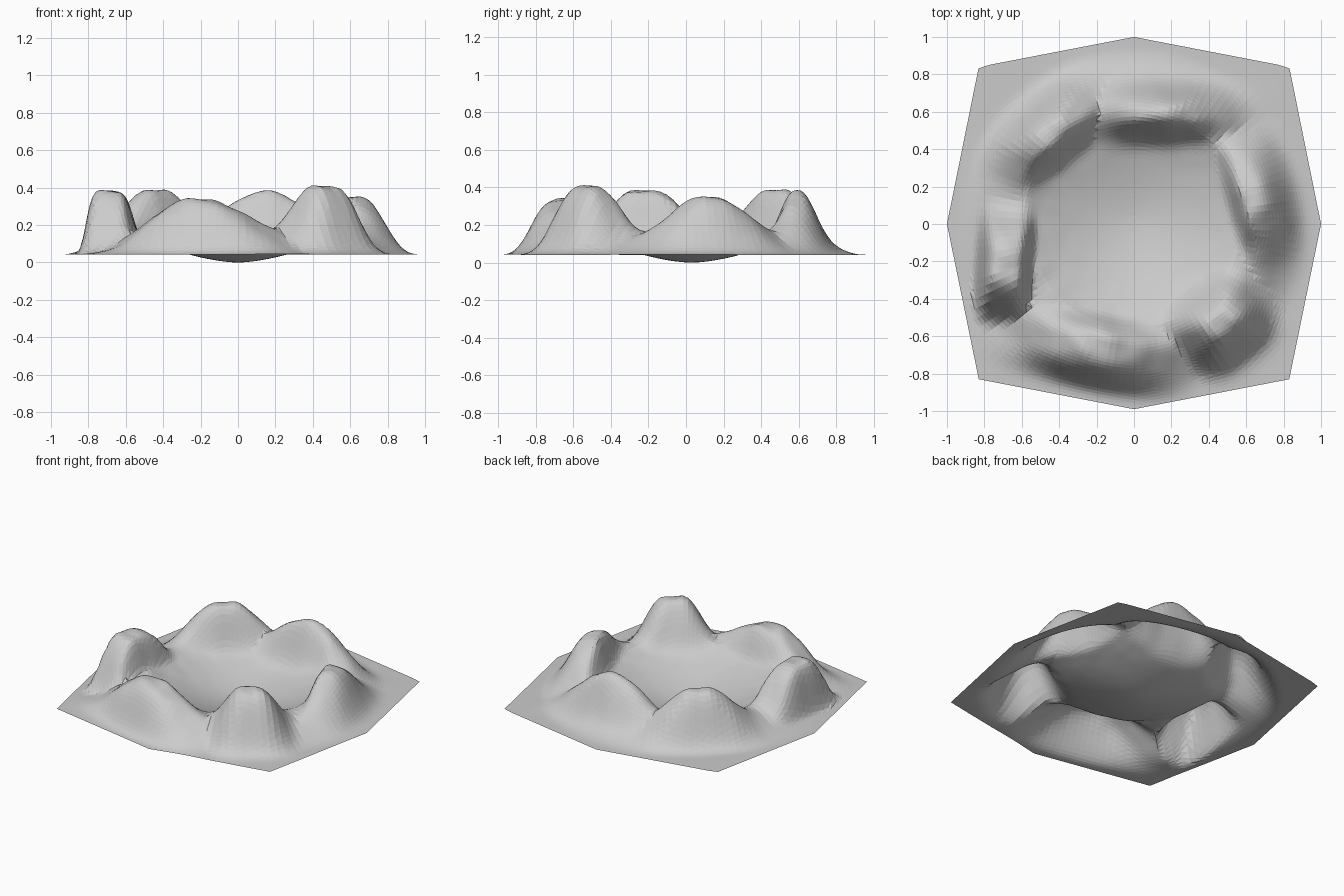
import bpy, bmesh, math
from mathutils import Vector, noise

if "Cube" in bpy.data.objects:
    bpy.data.objects.remove(bpy.data.objects["Cube"])

# Outer edge of the ground sheet, counter-clockwise
OUTLINE = [(1, 0), (.83, .84), (0, 1), (-.83, .84),
           (-1, 0), (-.83, -.83), (0, -.99), (.83, -.83)]

# Hills: x, y, ridge angle, peak height, half length, inner width, outer width,
# steepness along and across the ridge
HILLS = [
    (-.685, -.22, 86, .380, .235, .12, .13, 3.6, 5.5),
    (-.21, -.645, -12, .340, .32, .13, .18, 2.2, 3.6),
    (.455, -.515, 38, .408, .20, .15, .185, 3.3, 2.8),
    (.61, .12, -75, .355, .25, .07, .18, 2.3, 2.9),
    (.15, .59, 0, .378, .29, .11, .12, 2.4, 2.4),
    (-.44, .48, 42, .388, .26, .115, .145, 2.7, 2.8),
]
RIM = .042
N_ANG, N_RING = 128, 48


def edge_radius(a):
    """Distance from the centre to the outline in direction a."""
    d = Vector((math.cos(a), math.sin(a)))
    for i, p in enumerate(OUTLINE):
        p, q = Vector(p), Vector(OUTLINE[(i + 1) % 8])
        e = q - p
        den = d.x * e.y - d.y * e.x
        t = (p.x * e.y - p.y * e.x) / den
        u = (p.x * d.y - p.y * d.x) / den
        if t > 0 and -1e-5 <= u <= 1 + 1e-5:
            return t
    return 1


def base_height(x, y):
    """Shallow bowl that rises to a low wall, then falls to the flat rim."""
    r = math.hypot(x, y - .03)
    bowl = .16 * min(1, r / .58) ** 1.65
    k = min(1, max(0, (math.hypot(x, y) - .61) / .35))
    k = 1 - (1 - k * k * (3 - 2 * k)) ** 1.2
    return bowl * (1 - k) + RIM * k


def height(x, y):
    b = base_height(x, y)
    z = b
    for cx, cy, deg, peak, length, w_in, w_out, p, q in HILLS:
        c, s = math.cos(math.radians(deg)), math.sin(math.radians(deg))
        dx, dy = x - cx, y - cy
        along, across = dx * c + dy * s, -dx * s + dy * c
        outward = across * (-cx * s + cy * c) > 0
        w = w_out if outward else w_in
        f = math.exp(-(abs(along) / length) ** p - (abs(across) / w) ** q)
        z = max(z, b + (peak - b) * f)
    # Slight unevenness on the hills only
    return z + .05 * max(0, z - RIM) * noise.noise(Vector((x * 9, y * 9, 1)))


# Ground sheet with ring of hills
bm = bmesh.new()
centre = bm.verts.new((0, 0, base_height(0, 0)))
rings = []
for j in range(1, N_RING + 1):
    s = (j / N_RING) ** .8
    ring = []
    for i in range(N_ANG):
        a = math.tau * i / N_ANG
        # blend from circular rings to the eight-sided edge
        r = s * (1 + (edge_radius(a) - 1) * s ** 4)
        x, y = r * math.cos(a), r * math.sin(a)
        ring.append(bm.verts.new((x, y, height(x, y))))
    rings.append(ring)
for i in range(N_ANG):
    k = (i + 1) % N_ANG
    bm.faces.new((centre, rings[0][i], rings[0][k]))
    for a, b in zip(rings, rings[1:]):
        bm.faces.new((a[i], b[i], b[k], a[k]))
low = min(v.co.z for v in bm.verts)
for v in bm.verts:
    v.co.z -= low
bmesh.ops.triangulate(bm, faces=bm.faces[:])
mesh = bpy.data.meshes.new("hill_ring_terrain")
bm.to_mesh(mesh)
bm.free()
terrain = bpy.data.objects.new("hill_ring_terrain", mesh)
bpy.context.collection.objects.link(terrain)
